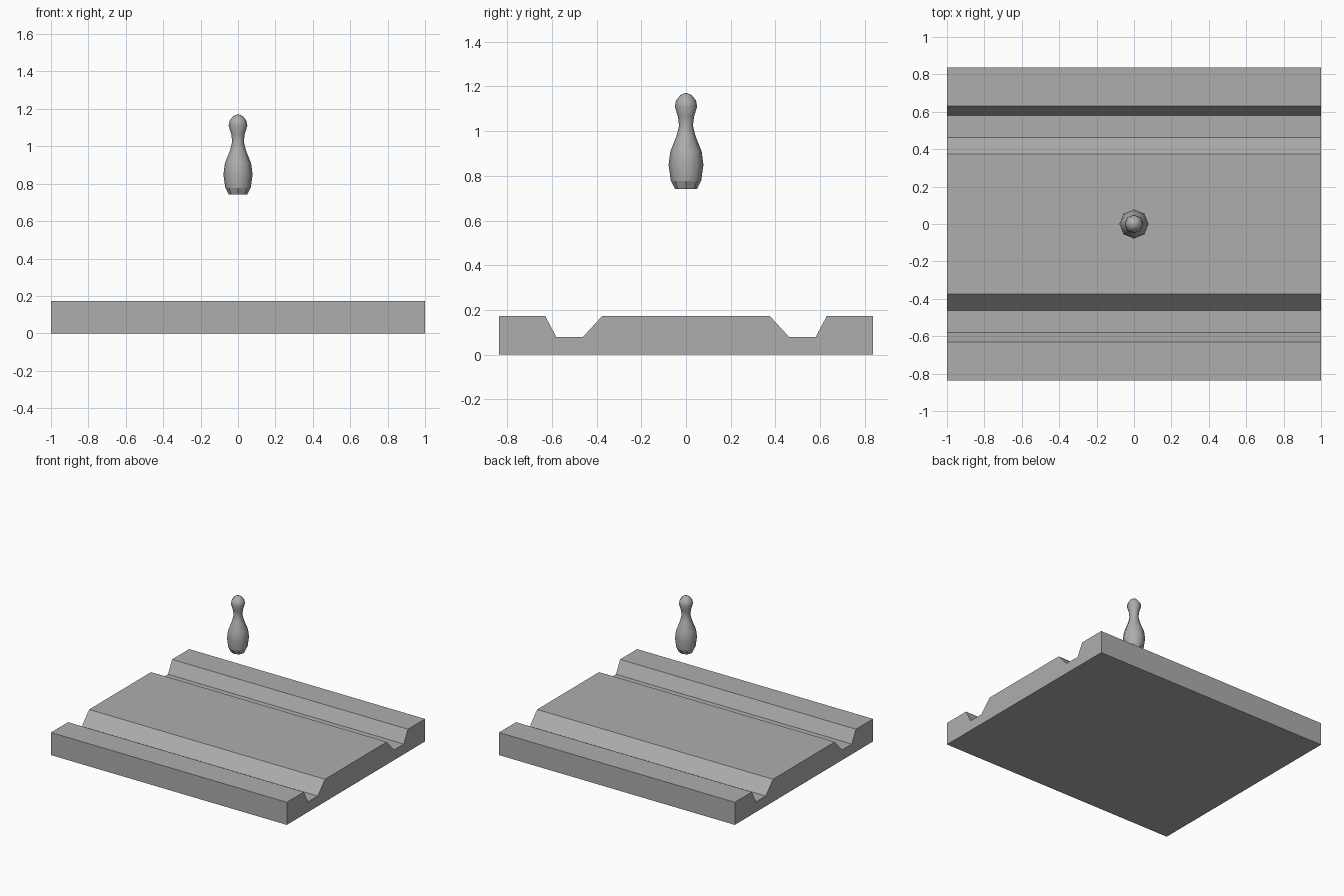
import bpy
import bmesh
from math import cos, sin, tau

cube = bpy.data.objects.get("Cube")
if cube:
    bpy.data.objects.remove(cube, do_unlink=True)

# Single plain grey
grey = bpy.data.materials.new("mid_grey")
grey.use_nodes = True
GREY = (0.42, 0.42, 0.42, 1)
grey.diffuse_color = GREY
grey.node_tree.nodes["Principled BSDF"].inputs["Base Color"].default_value = GREY


def add_object(name, bm):
    bmesh.ops.recalc_face_normals(bm, faces=bm.faces)
    mesh = bpy.data.meshes.new(name)
    bm.to_mesh(mesh)
    bm.free()
    mesh.materials.append(grey)
    obj = bpy.data.objects.new(name, mesh)
    bpy.context.collection.objects.link(obj)
    return obj


def lane_bed():
    # Half of the cross-section (y, z), mirrored and extruded along x
    half = [(0.375, 0.173), (0.462, 0.078), (0.58, 0.078),
            (0.63, 0.173), (0.837, 0.173), (0.837, 0)]
    section = half + [(-y, z) for y, z in reversed(half)]
    bm = bmesh.new()
    face = bm.faces.new([bm.verts.new((-1, y, z)) for y, z in section])
    new = bmesh.ops.extrude_face_region(bm, geom=[face], use_keep_orig=True)["geom"]
    verts = [v for v in new if isinstance(v, bmesh.types.BMVert)]
    bmesh.ops.translate(bm, verts=verts, vec=(2, 0, 0))
    return add_object("lane_bed", bm)


def bowling_pin(sides=8):
    # Rings of (radius, height), capped at both ends
    profile = [(0.05, 0.742), (0.068, 0.778), (0.078, 0.85), (0.07, 0.91),
               (0.042, 0.98), (0.031, 1.025), (0.036, 1.065),
               (0.05, 1.11), (0.045, 1.137), (0.025, 1.162)]
    bm = bmesh.new()
    rings = [[bm.verts.new((r * cos(tau * i / sides), r * sin(tau * i / sides), z))
              for i in range(sides)] for r, z in profile]
    tip = bm.verts.new((0, 0, 1.172))
    for i in range(sides):
        j = (i + 1) % sides
        for low, high in zip(rings, rings[1:]):
            bm.faces.new((low[i], low[j], high[j], high[i]))
        bm.faces.new((rings[-1][i], rings[-1][j], tip))
    bm.faces.new(rings[0])
    # Smooth along the height, sharp at the facets and the base band
    for face in bm.faces:
        face.smooth = True
    for edge in bm.edges:
        edge.smooth = (edge.calc_face_angle() < 0.6
                       and max(v.co.z for v in edge.verts) > 0.8)
    return add_object("bowling_pin", bm)


lane_bed()
bowling_pin()
